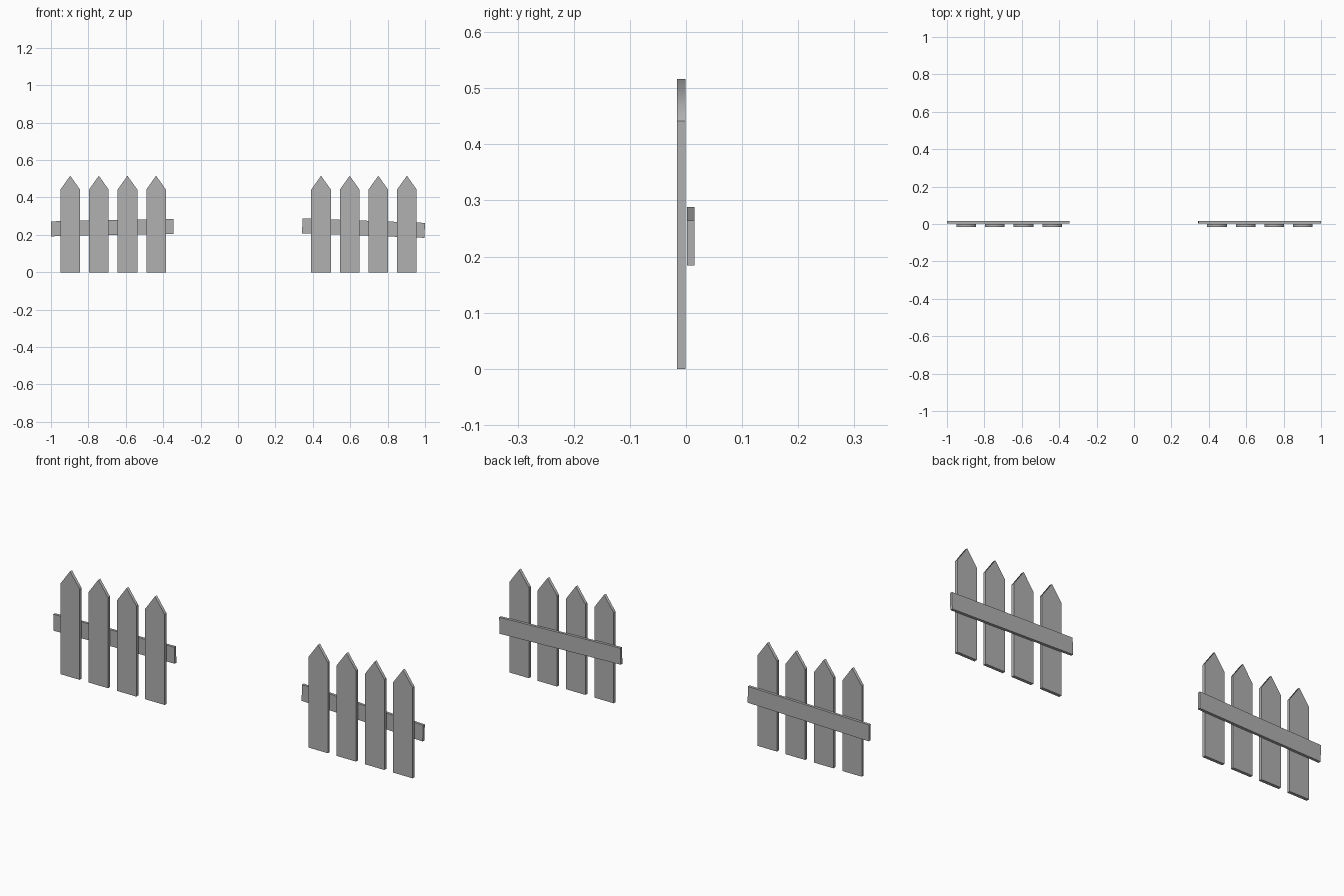
import bpy, bmesh
from math import radians

if "Cube" in bpy.data.objects:
    bpy.data.objects.remove(bpy.data.objects["Cube"])

PICKET_W, SHOULDER, TIP = 0.105, 0.442, 0.516

grey = bpy.data.materials.new("dark_grey")
grey.diffuse_color = (0.44, 0.44, 0.44, 1)
grey.use_nodes = True
grey.node_tree.nodes["Principled BSDF"].inputs["Base Color"].default_value = grey.diffuse_color


def picket(name, x):
    # Pointed board: pentagon profile extruded through its thickness
    h = PICKET_W / 2
    profile = [(-h, 0), (h, 0), (h, SHOULDER), (0, TIP), (-h, SHOULDER)]
    bm = bmesh.new()
    face = bm.faces.new([bm.verts.new((px, -0.016, pz)) for px, pz in profile])
    ext = bmesh.ops.extrude_face_region(bm, geom=[face])
    verts = [v for v in ext["geom"] if isinstance(v, bmesh.types.BMVert)]
    bmesh.ops.translate(bm, verts=verts, vec=(0, 0.015, 0))
    bmesh.ops.recalc_face_normals(bm, faces=bm.faces[:])
    # Soft shading across the tip ridge only, every other edge is sharp
    for f in bm.faces:
        f.smooth = True
    for e in bm.edges:
        e.smooth = all(v.co.z > TIP - 0.001 for v in e.verts)
    mesh = bpy.data.meshes.new(name)
    bm.to_mesh(mesh)
    bm.free()
    mesh.materials.append(grey)
    obj = bpy.data.objects.new(name, mesh)
    obj.location.x = x
    bpy.context.collection.objects.link(obj)


def rail(name, x, z, tilt):
    # Slightly crooked board behind the pickets
    bpy.ops.mesh.primitive_cube_add(size=1, location=(x, 0.0085, z),
                                    rotation=(0, radians(tilt), 0))
    obj = bpy.context.object
    obj.name = name
    obj.scale = (0.655, 0.013, 0.08)
    obj.data.materials.append(grey)


# Two fence sections with a gap between them
for side, sign in (("left", -1), ("right", 1)):
    for i in range(4):
        picket(f"{side}_picket_{i + 1}", sign * (0.441 + i * 0.153) + 0.003)

rail("left_rail", -0.672, 0.239, -1.2)
rail("right_rail", 0.671, 0.236, 2.1)
